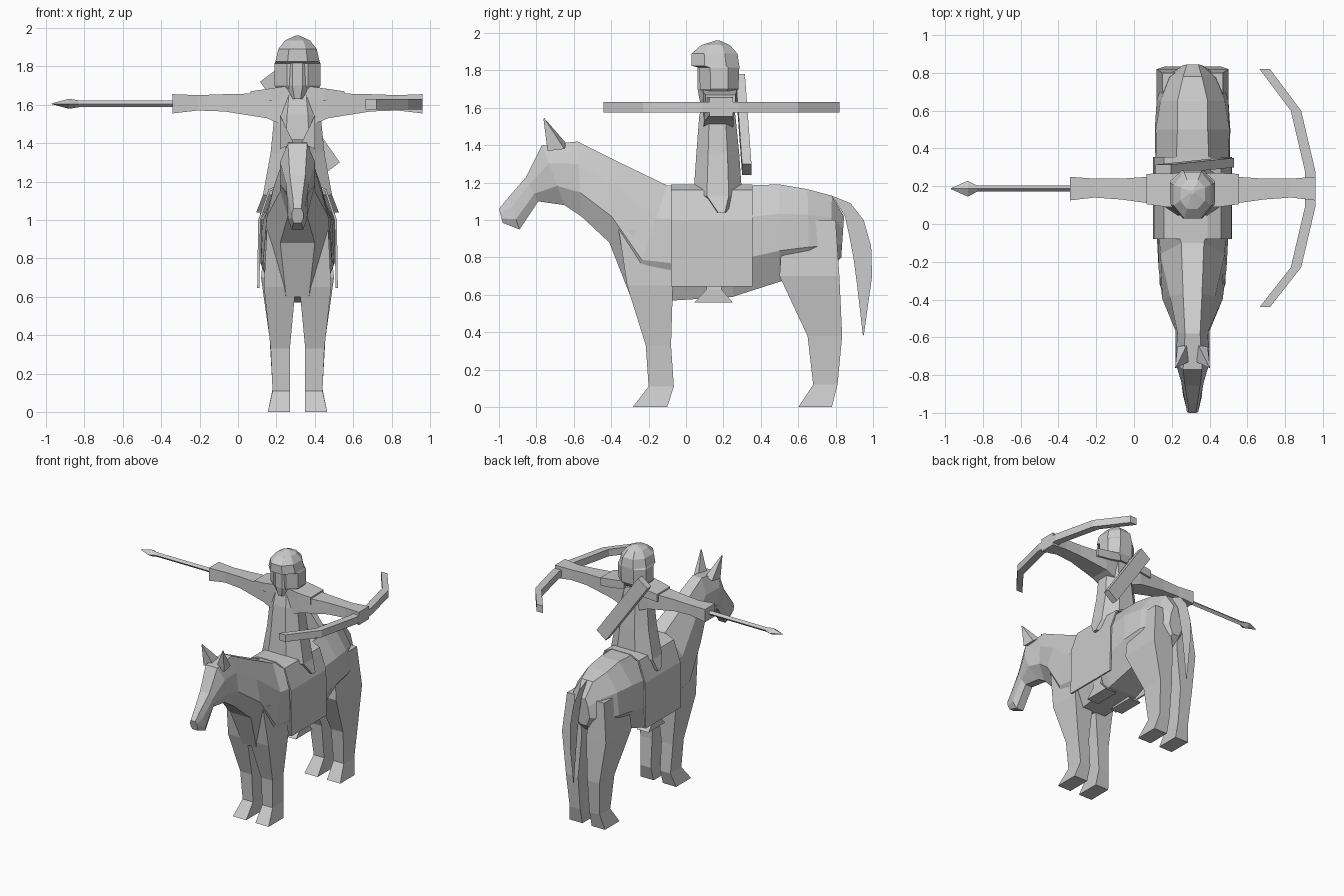
import bpy, bmesh

CX = 0.31  # centre line of horse and rider
grey = bpy.data.materials.new("plain grey")
grey.diffuse_color = (0.6, 0.6, 0.6, 1)


def finish(name, bm, mirror=False, x=CX):
    bmesh.ops.recalc_face_normals(bm, faces=bm.faces)
    me = bpy.data.meshes.new(name)
    bm.to_mesh(me)
    bm.free()
    me.materials.append(grey)
    ob = bpy.data.objects.new(name, me)
    ob.location.x = x
    bpy.context.collection.objects.link(ob)
    if mirror:
        m = ob.modifiers.new("mirror", 'MIRROR')
        m.use_clip = False
        m.use_mirror_merge = False
    return ob


def loft(name, rings, mirror=False, x=CX):
    """Skin a list of closed rings and cap both ends."""
    bm = bmesh.new()
    vs = [[bm.verts.new(p) for p in r] for r in rings]
    n = len(vs[0])
    for a, b in zip(vs, vs[1:]):
        for i in range(n):
            j = (i + 1) % n
            bm.faces.new((a[i], a[j], b[j], b[i]))
    bm.faces.new(vs[0])
    bm.faces.new(vs[-1])
    return finish(name, bm, mirror, x)


def section(ty, tz, by, bz, wt, wu, wl, wb):
    """Upright eight-sided section between a top and a bottom point."""
    half = [(wt, 0), (wu, 0.3), (wl, 0.68), (wb, 1)]
    pts = [(w, ty + (by - ty) * f, tz + (bz - tz) * f) for w, f in half]
    return pts + [(-p[0], p[1], p[2]) for p in reversed(pts)]


def flat_quad(z, y0, y1, x0, x1):
    return [(x0, y0, z), (x1, y0, z), (x1, y1, z), (x0, y1, z)]


def side_quad(x, y0, y1, z0, z1):
    return [(x, y0, z0), (x, y1, z0), (x, y1, z1), (x, y0, z1)]


def oct_ring(z, w, y0, y1):
    c, h = (y0 + y1) / 2, (y1 - y0) / 2
    k = 0.45
    return [(w * a, c + h * b, z) for a, b in
            ((k, -1), (1, -k), (1, k), (k, 1), (-k, 1), (-1, k), (-1, -k), (-k, -1))]


# Horse head, neck and trunk
loft("horse_body", [section(*r) for r in (
    (-1.0, 1.06, -.98, .985, .02, .03, .03, .02),
    (-.95, 1.12, -.89, .95, .025, .04, .05, .03),
    (-.855, 1.23, -.79, 1.10, .04, .06, .055, .03),
    (-.77, 1.40, -.65, 1.08, .05, .09, .09, .03),
    (-.58, 1.42, -.56, 1.02, .04, .08, .09, .05),
    (-.37, 1.315, -.41, .88, .05, .12, .16, .09),
    (-.10, 1.185, -.30, .60, .06, .17, .18, .06),
    (0.0, 1.185, -.07, .57, .09, .18, .19, .10),
    (.25, 1.185, .25, .59, .09, .19, .195, .12),
    (.50, 1.19, .50, .67, .08, .195, .20, .10),
    (.65, 1.165, .66, .71, .08, .17, .19, .08),
    (.78, 1.13, .77, .74, .05, .12, .15, .06),
    (.845, 1.02, .83, .80, .03, .05, .06, .03))])

# Horse legs
loft("front_leg", [flat_quad(*r) for r in (
    (.95, -.36, -.06, .05, .16), (.65, -.315, -.07, .01, .175),
    (.33, -.215, -.08, .04, .14), (.11, -.20, -.065, .04, .13),
    (0, -.285, -.10, .04, .155))], True)
loft("hind_leg", [flat_quad(*r) for r in (
    (1.0, .52, .80, .05, .16), (.70, .50, .82, .02, .19),
    (.38, .65, .835, .04, .145), (.12, .68, .81, .04, .13),
    (0, .60, .78, .04, .155))], True)

# Ears
loft("ear", [
    [(.02, -.73, 1.40), (.09, -.74, 1.37), (.08, -.65, 1.38), (.03, -.64, 1.41)],
    [(.088, -.762, 1.54), (.092, -.762, 1.54), (.092, -.758, 1.545), (.088, -.758, 1.545)]], True)

# Tail: a flat sheet
bm = bmesh.new()
tail = [[bm.verts.new((0, y, z)) for y, z in row] for row in (
    ((.78, 1.13), (.88, 1.09), (.95, 1.0), (.99, .86), (.995, .70), (.95, .38)),
    ((.80, 1.10), (.85, 1.02), (.87, .93), (.895, .80), (.915, .65), (.945, .39)))]
for i in range(5):
    bm.faces.new((tail[0][i], tail[0][i + 1], tail[1][i + 1], tail[1][i]))
finish("tail", bm)

# Saddle blanket
drape = [(.21, .645), (.205, 1.0), (.15, 1.16), (.08, 1.19)]
drape += [(-a, b) for a, b in reversed(drape)]
bm = bmesh.new()
rows = [[bm.verts.new((a, y, b)) for a, b in drape] for y in (-.08, .355)]
for i in range(len(drape) - 1):
    bm.faces.new((rows[0][i], rows[0][i + 1], rows[1][i + 1], rows[1][i]))
blanket = finish("saddle_blanket", bm)
s = blanket.modifiers.new("thickness", 'SOLIDIFY')
s.thickness = 0.012

# Rider body
loft("rider_torso", [oct_ring(*r) for r in (
    (1.04, .215, .15, .23), (1.13, .18, .04, .30), (1.35, .14, .055, .285),
    (1.55, .12, .07, .265), (1.65, .10, .09, .25))])
loft("rider_neck", [oct_ring(1.60, .055, .11, .23), oct_ring(1.72, .055, .11, .23)])
loft("rider_foot", [flat_quad(*r) for r in (
    (.70, .11, .20, .09, .15), (.63, .11, .19, .08, .16), (.56, .045, .25, .06, .16))], True)

# Arms and shoulder cape
loft("arm", [side_quad(*r) for r in (
    (.04, .09, .25, 1.48, 1.66), (.16, .10, .255, 1.53, 1.66),
    (.38, .13, .24, 1.565, 1.655), (.52, .14, .24, 1.57, 1.65),
    (.65, .125, .25, 1.555, 1.655))], True)
loft("shoulder_cape", [side_quad(*r) for r in (
    (.04, .09, .27, 1.64, 1.70), (.14, .09, .27, 1.62, 1.685),
    (.245, .105, .265, 1.61, 1.67))], True)

# Hood and face
loft("hood", [oct_ring(*r) for r in (
    (1.66, .09, .10, .25), (1.70, .12, .075, .28), (1.815, .12, .07, .285),
    (1.825, .115, .03, .285), (1.89, .10, .03, .275), (1.935, .065, .08, .235),
    (1.96, .01, .16, .18))])
loft("face", [oct_ring(1.63, .035, .075, .16), oct_ring(1.70, .06, .062, .16),
              oct_ring(1.82, .06, .062, .16)])

# Quiver slung across the back
loft("quiver", [
    [(x + a * .04, y + b * .025, z + a * .03)
     for a, b in ((-1, -1), (1, -1), (1, 1), (-1, 1))]
    for x, y, z in ((.155, .29, 1.75), (.49, .325, 1.27))], x=0)

# Bow
loft("bow", [
    [(x, y, 1.575), (x + .055, y, 1.575), (x + .055, y, 1.63), (x, y, 1.63)]
    for x, y in ((.665, -.44), (.83, -.23), (.905, .09), (.905, .28),
                 (.83, .60), (.665, .82))], x=0)

# Arrow shaft and head
loft("arrow", [
    [(x, .187 - w, 1.605), (x, .187, 1.605 - h), (x, .187 + w, 1.605), (x, .187, 1.605 + h)]
    for x, w, h in ((-.30, .016, .018), (-.83, .016, .018), (-.88, .042, .026),
                    (-.97, .002, .002))], x=0)
